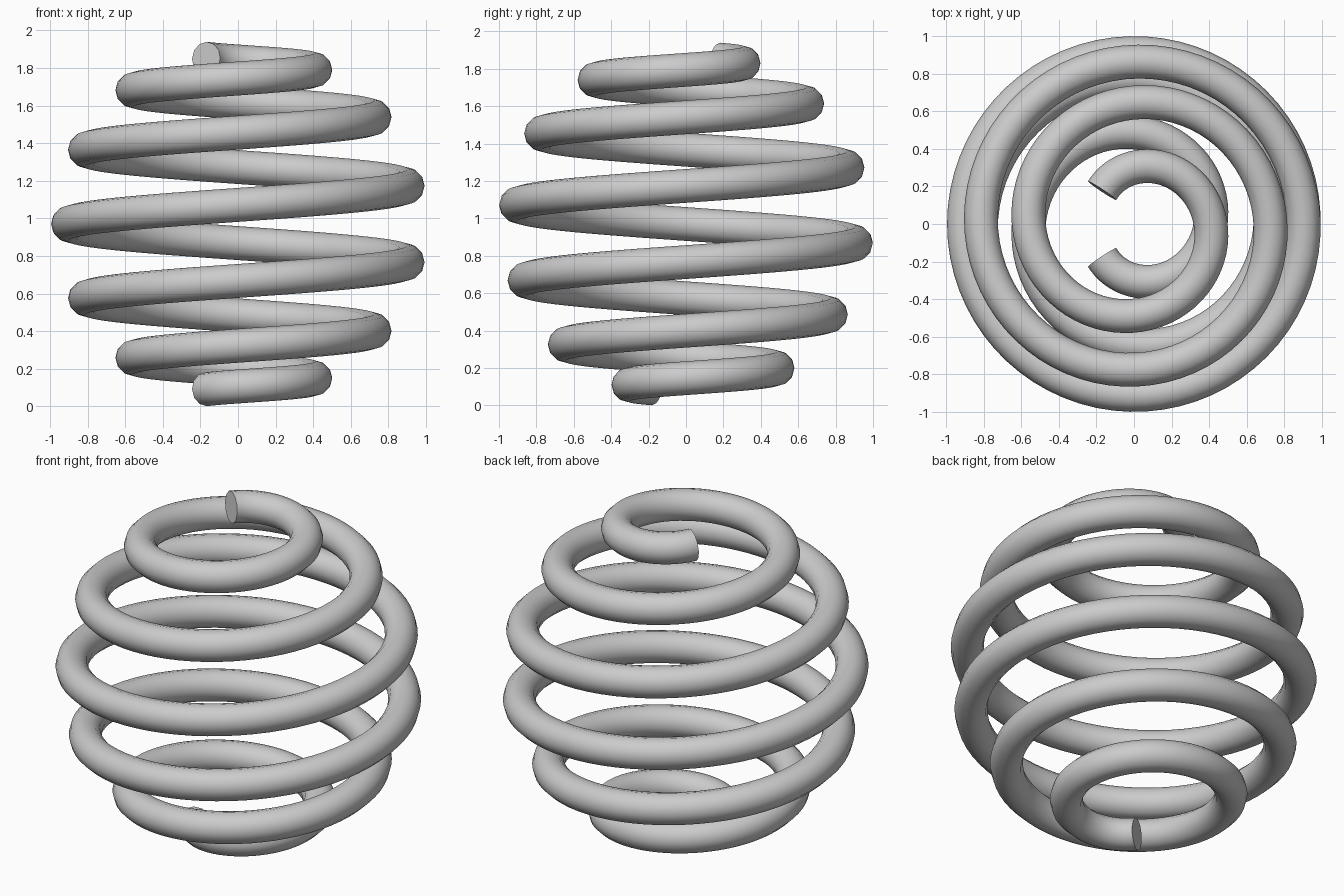
import bpy
from math import pi, sin, cos

if "Cube" in bpy.data.objects:
    bpy.data.objects.remove(bpy.data.objects["Cube"])

R = 0.915            # radius of the sphere the wire follows
WIRE = 0.09          # wire radius
TURNS = 7            # turns from pole to pole (poles trimmed off)
TRIM = 0.28          # polar angle left open at each end
STEPS = 400
SHIFT_X, MID_Z = 0.0105, 0.97

# Path: spherical spiral, passing through -x at the equator
curve = bpy.data.curves.new("spherical_coil", 'CURVE')
curve.dimensions = '3D'
curve.twist_mode = 'Z_UP'
curve.bevel_depth = WIRE
curve.bevel_resolution = 4
curve.use_fill_caps = True
spline = curve.splines.new('POLY')
spline.points.add(STEPS)
for i, p in enumerate(spline.points):
    theta = TRIM + (pi - 2 * TRIM) * i / STEPS      # from bottom pole
    phi = pi + (theta - pi / 2) * 2 * TURNS
    r = R * sin(theta)
    p.co = (SHIFT_X + r * cos(phi), r * sin(phi), MID_Z - R * cos(theta), 1)

# Wire: swept to a mesh, smooth sides and crisp end caps
coil = bpy.data.objects.new("spherical_coil", curve)
bpy.context.collection.objects.link(coil)
bpy.context.view_layer.objects.active = coil
coil.select_set(True)
bpy.ops.object.convert(target='MESH')
bpy.ops.object.shade_smooth_by_angle(angle=0.8)
